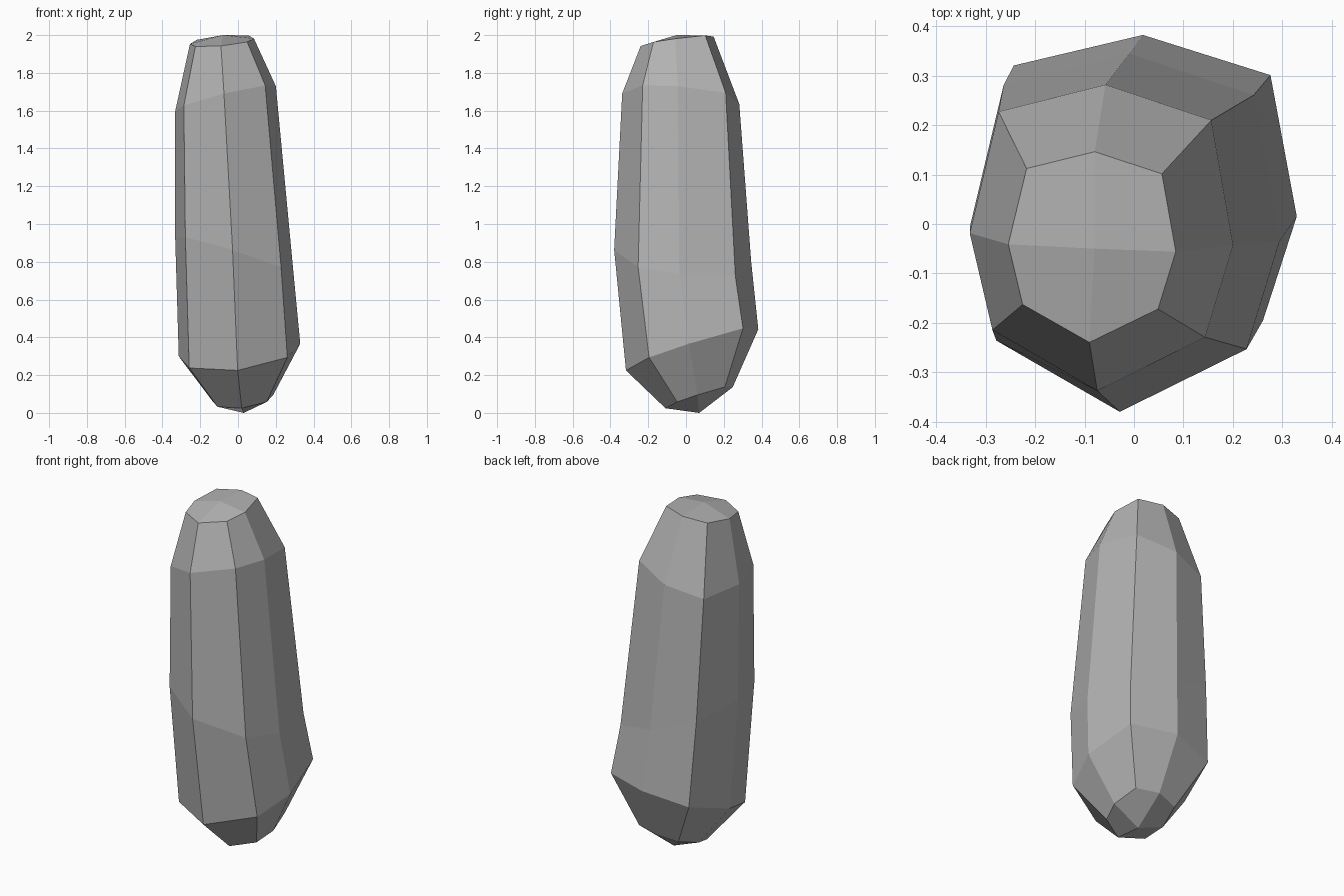
import bpy, bmesh
from mathutils import Vector

cube = bpy.data.objects.get("Cube")
if cube:
    bpy.data.objects.remove(cube, do_unlink=True)

# Irregular eight-sided outline, counter-clockwise from the front
OUTLINE = [(-.01, -.355), (.252, -.23), (.32, -.015), (.267, .277),
           (.01, .36), (-.25, .297), (-.32, .013), (-.265, -.213)]


def add_ring(bm, centre, scale, tilt):
    """Place a scaled copy of the outline on a plane sloping by tilt in x and y."""
    verts = []
    for px, py in OUTLINE:
        dx, dy = px * scale[0], py * scale[1]
        lift = dx * tilt[0] + dy * tilt[1]
        verts.append(bm.verts.new(Vector(centre) + Vector((dx, dy, lift))))
    return verts


def bridge(bm, lower, upper):
    """Join two rings with side faces."""
    count = len(lower)
    for i in range(count):
        j = (i + 1) % count
        bm.faces.new((lower[i], lower[j], upper[j], upper[i]))


def close_end(bm, ring, peak):
    """Close a ring with four quads meeting at a raised centre point."""
    tip = bm.verts.new(peak)
    count = len(ring)
    for i in range(0, count, 2):
        bm.faces.new((tip, ring[i], ring[i + 1], ring[(i + 2) % count]))


bm = bmesh.new()

# Tilted cross-sections from the foot to the top
foot = add_ring(bm, (.025, .068, .08), (.505, .498), (.108, .31))
base = add_ring(bm, (.008, .03, .333), (1.005, .98), (.117, .307))
waist = add_ring(bm, (-.019, -.02, .83), (.98, 1.015), (-.317, -.083))
shoulder = add_ring(bm, (-.066, -.03, 1.663), (.833, .867), (.244, -.097))
crown = add_ring(bm, (-.085, -.048, 1.967), (.53, .54), (.09, .125))

rings = [foot, base, waist, shoulder, crown]
for lower, upper in zip(rings, rings[1:]):
    bridge(bm, lower, upper)

# Blunt ends
close_end(bm, foot, (.03, .07, 0))
close_end(bm, crown, (-.08, -.05, 2))
bmesh.ops.recalc_face_normals(bm, faces=bm.faces[:])

mesh = bpy.data.meshes.new("standing_stone")
bm.to_mesh(mesh)
bm.free()
stone = bpy.data.objects.new("standing_stone", mesh)
bpy.context.collection.objects.link(stone)

# Plain grey rock
grey = (.45, .45, .45, 1)
rock = bpy.data.materials.new("grey_rock")
rock.use_nodes = True
rock.diffuse_color = grey
shader = next(n for n in rock.node_tree.nodes if n.type == 'BSDF_PRINCIPLED')
shader.inputs["Base Color"].default_value = grey
mesh.materials.append(rock)
